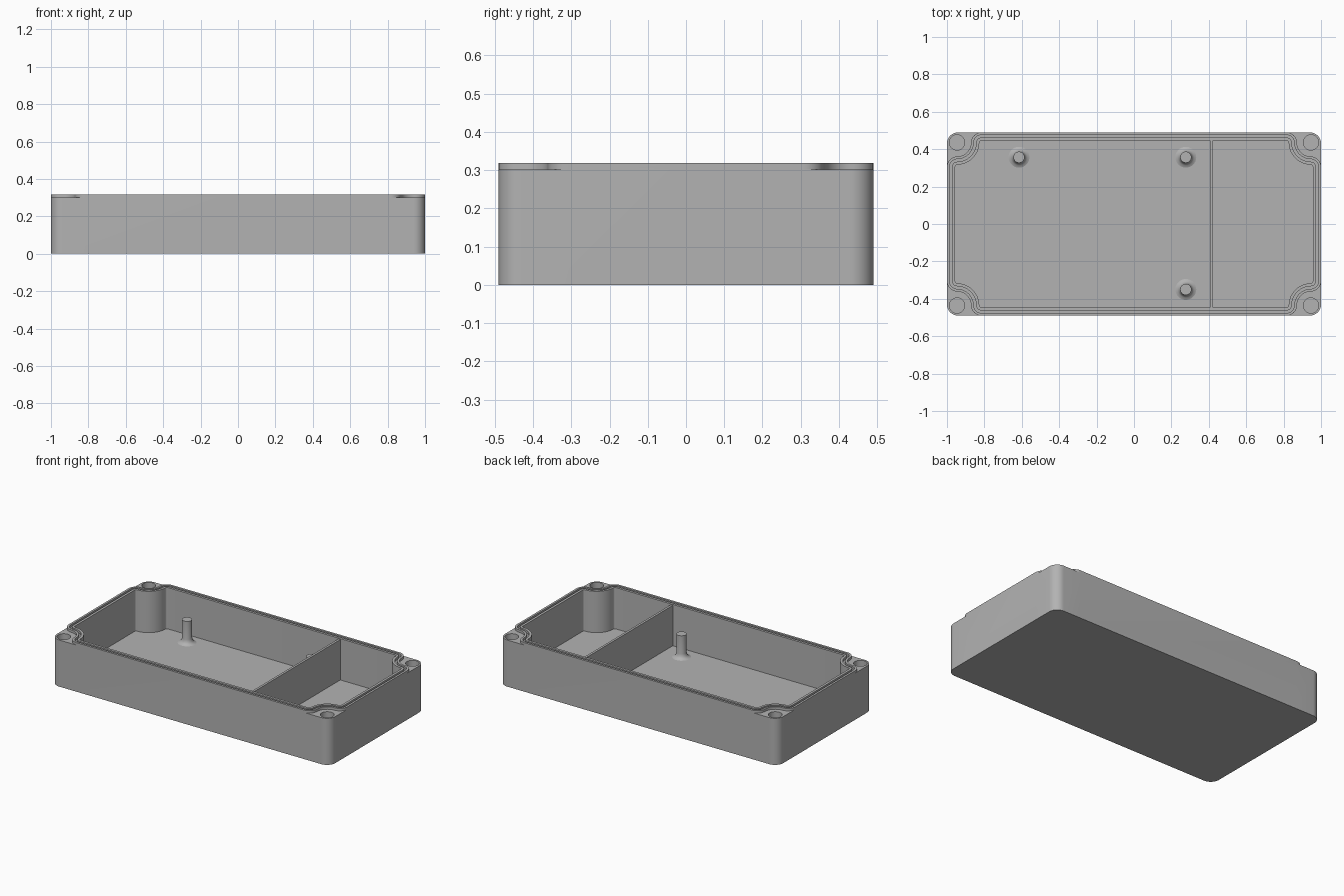
import bpy, bmesh
from math import pi, cos, sin, atan2, sqrt
from mathutils import Vector

cube = bpy.data.objects.get("Cube")
if cube:
    bpy.data.objects.remove(cube)

HX, HY = 1.0, 0.49            # half length and half width
DECK, TOP, FLOOR = 0.302, 0.318, 0.05
CORNER = 0.06                 # outer corner radius
SX, SY = 0.946, 0.436         # screw hole centre
HOLE = 0.041
R, F = 0.075, 0.055           # rim curve round the hole, and its fillets

grey = bpy.data.materials.new("plain grey")
grey.use_nodes = True
colour = (0.45, 0.45, 0.45, 1)
grey.diffuse_color = colour
grey.node_tree.nodes["Principled BSDF"].inputs["Base Color"].default_value = colour


def arc(cx, cy, r, a, b, n):
    return [(cx + r * cos(a + (b - a) * i / n), cy + r * sin(a + (b - a) * i / n))
            for i in range(n + 1)]


def rim_corner(o):
    """Rim outline in the +x +y corner, moved inward by o."""
    y1 = SY - sqrt((R + F) ** 2 - (HX - F - SX) ** 2)
    x1 = SX - sqrt((R + F) ** 2 - (HY - F - SY) ** 2)
    a1 = atan2(SY - y1, SX - HX + F)
    a2 = atan2(SY - HY + F, SX - x1)
    return (arc(HX - F, y1, F - o, 0, a1, 8)
            + arc(SX, SY, R + o, a1 + pi, a2 + pi, 14)[1:-1]
            + arc(x1, HY - F, F - o, a2, pi / 2, 8))


def box_corner():
    """Outer outline in the same corner, between the same end points."""
    rim = rim_corner(0)
    return [rim[0]] + arc(HX - CORNER, HY - CORNER, CORNER, 0, pi / 2, 10) + [rim[-1]]


QUADRANTS = [(1, 1), (-1, 1), (-1, -1), (1, -1)]


def around(corner):
    """Repeat a corner outline, mirrored, into a full loop."""
    loop = []
    for sx, sy in QUADRANTS:
        pts = corner if sx * sy > 0 else corner[::-1]
        loop += [(x * sx, y * sy) for x, y in pts]
    return loop


def loft(bm, rings, cap_first=False, cap_last=False):
    """Skin a list of (outline, height) rings."""
    loops = [[bm.verts.new((x, y, z)) for x, y in pts] for pts, z in rings]
    for a, b in zip(loops, loops[1:]):
        n = len(a)
        for i in range(n):
            j = (i + 1) % n
            bm.faces.new((a[i], a[j], b[j], b[i]))
    if cap_first:
        bm.faces.new(loops[0])
    if cap_last:
        bm.faces.new(loops[-1])


def edge_ring(bm, pts, z):
    vs = [bm.verts.new((x, y, z)) for x, y in pts]
    return [bm.edges.new((vs[i - 1], vs[i])) for i in range(len(vs))]


def finish(bm, name):
    bmesh.ops.remove_doubles(bm, verts=bm.verts[:], dist=0.00005)
    bmesh.ops.recalc_face_normals(bm, faces=bm.faces[:])
    mesh = bpy.data.meshes.new(name)
    bm.to_mesh(mesh)
    bm.free()
    mesh.materials.append(grey)
    ob = bpy.data.objects.new(name, mesh)
    bpy.context.collection.objects.link(ob)
    bpy.ops.object.select_all(action='DESELECT')
    ob.select_set(True)
    bpy.context.view_layer.objects.active = ob
    bpy.ops.object.shade_smooth_by_angle(angle=pi / 6)
    return ob


# Enclosure: outer walls and underside
bm = bmesh.new()
outer = around(box_corner())
loft(bm, [(outer, 0), (outer, DECK)], cap_first=True)

# Raised rim with seal groove, inner walls and floor
steps = [(0, DECK), (0, TOP), (0.014, TOP), (0.014, DECK),
         (0.028, DECK), (0.028, TOP), (0.044, TOP), (0.044, FLOOR)]
loft(bm, [(around(rim_corner(o)), z) for o, z in steps], cap_last=True)

# Corner decks with blind screw holes
for sx, sy in QUADRANTS:
    outline = box_corner() + rim_corner(0)[-2:0:-1]
    hole = arc(SX, SY, HOLE, 0, 2 * pi, 28)[:-1]
    outline, hole = [[(x * sx, y * sy) for x, y in p] for p in (outline, hole)]
    edges = edge_ring(bm, outline, DECK) + edge_ring(bm, hole, DECK)
    bmesh.ops.triangle_fill(bm, use_beauty=True, edges=edges, normal=Vector((0, 0, 1)))
    loft(bm, [(hole, DECK), (hole, 0.1)], cap_last=True)
finish(bm, "enclosure_base")

# Divider wall
bm = bmesh.new()
x0, x1, y = 0.407, 0.422, 0.452
plan = [(x0, -y), (x1, -y), (x1, y), (x0, y)]
loft(bm, [(plan, FLOOR - 0.01), (plan, 0.312)], cap_first=True, cap_last=True)
finish(bm, "divider_wall")

# Standoffs with flared feet
profile = [(0.056, FLOOR - 0.005), (0.056, FLOOR), (0.043, 0.055), (0.034, 0.066),
           (0.03, 0.082), (0.03, 0.2)]
for name, cx, cy in [("standoff_back_right", -0.615, 0.357),
                     ("standoff_back_left", 0.277, 0.357),
                     ("standoff_front_left", 0.277, -0.35)]:
    bm = bmesh.new()
    rings = [(arc(cx, cy, r, 0, 2 * pi, 28)[:-1], z) for r, z in profile]
    loft(bm, rings, cap_first=True, cap_last=True)
    finish(bm, name)
